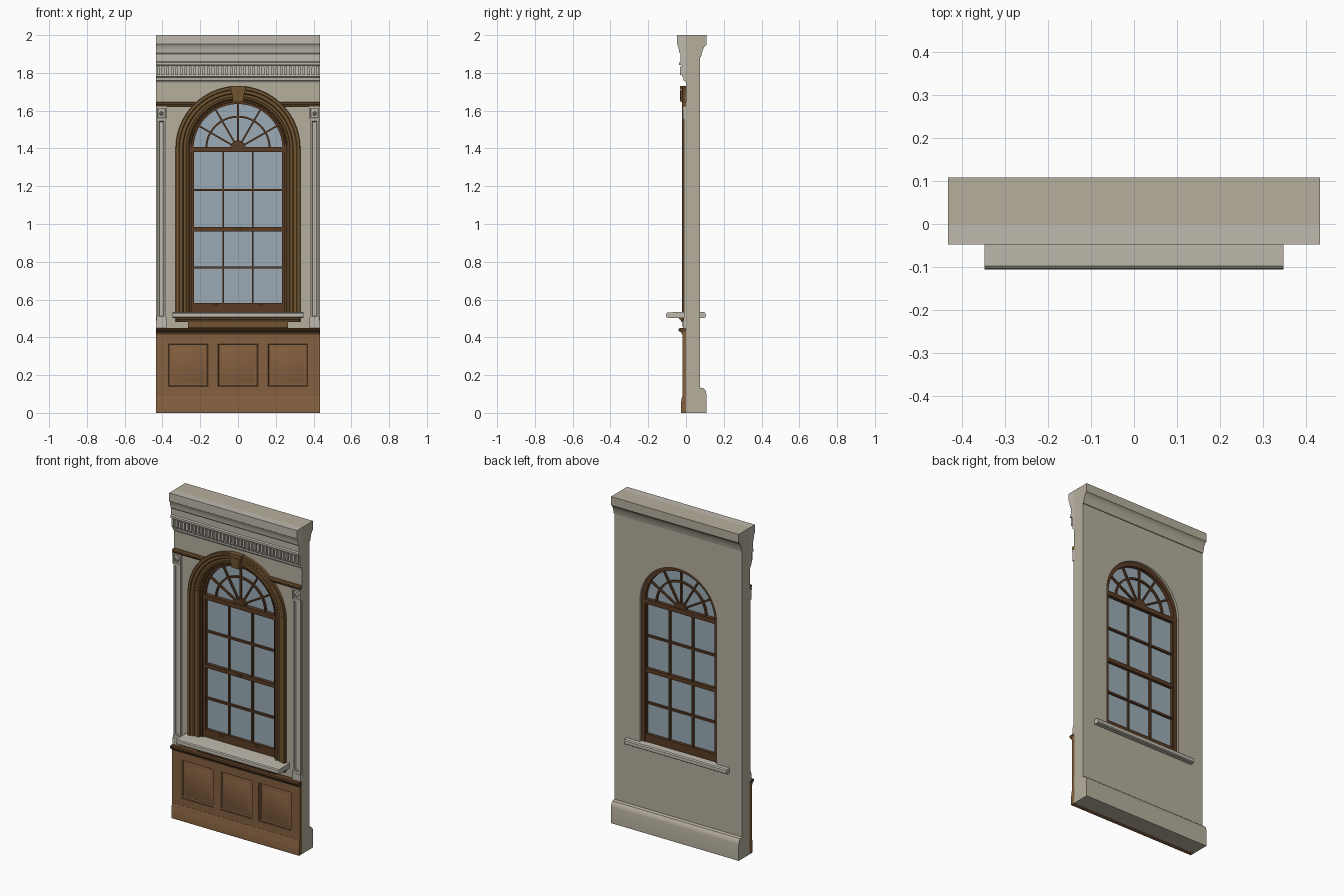
import bpy, bmesh
from math import sin, cos, pi, radians
from mathutils import Matrix, Vector

if "Cube" in bpy.data.objects:
    bpy.data.objects.remove(bpy.data.objects["Cube"])

W, ZC = 0.433, 1.40          # half width, arch centre height


def material(name, rgb):
    m = bpy.data.materials.new(name)
    m.diffuse_color = (*rgb, 1)
    m.use_nodes = True
    m.node_tree.nodes["Principled BSDF"].inputs["Base Color"].default_value = m.diffuse_color
    return m


PLASTER = material("plaster", (0.47, 0.43, 0.34))
TRIM = material("pale_trim", (0.52, 0.49, 0.42))
OAK = material("oak", (0.23, 0.115, 0.05))
CASING = material("casing_wood", (0.17, 0.09, 0.03))
DARK = material("dark_wood", (0.10, 0.045, 0.018))
GLASS = material("glass", (0.33, 0.41, 0.47))


def finish(name, bm, mat):
    bmesh.ops.recalc_face_normals(bm, faces=bm.faces)
    me = bpy.data.meshes.new(name)
    bm.to_mesh(me)
    bm.free()
    ob = bpy.data.objects.new(name, me)
    bpy.context.collection.objects.link(ob)
    me.materials.append(mat)
    return ob


def skin(name, rings, mat):
    """Join equal closed rings of points into a capped solid."""
    bm = bmesh.new()
    rs = [[bm.verts.new(p) for p in r] for r in rings]
    n = len(rs[0])
    for a, b in zip(rs, rs[1:]):
        for i in range(n):
            j = (i + 1) % n
            bm.faces.new((a[i], a[j], b[j], b[i]))
    bm.faces.new(rs[0][::-1])
    bm.faces.new(rs[-1])
    return finish(name, bm, mat)


def run(name, prof, mat, x0=-W, x1=W):
    """Horizontal moulding from a (y, z) profile."""
    return skin(name, [[(x, y, z) for y, z in prof] for x in (x0, x1)], mat)


def arch_path(r, z0, n=48):
    arc = [(r * cos(pi * i / n), ZC + r * sin(pi * i / n)) for i in range(n + 1)]
    return arc if z0 is None else [(r, z0)] + arc + [(-r, z0)]


def arch_sweep(name, prof, z0, mat):
    """Moulding from an (r, y) profile around the arch; z0=None for the arc only."""
    paths = [arch_path(r, z0) for r, _ in prof]
    rings = [[(p[k][0], y, p[k][1]) for p, (_, y) in zip(paths, prof)]
             for k in range(len(paths[0]))]
    return skin(name, rings, mat)


def rect(x0, x1, z0, z1):
    return [(x0, z0), (x1, z0), (x1, z1), (x0, z1)]


def plate(name, loops, y0, y1, mat):
    """Flat plate with optional holes, from (x, z) outlines."""
    cu = bpy.data.curves.new(name, 'CURVE')
    cu.dimensions, cu.fill_mode, cu.extrude = '2D', 'BOTH', (y1 - y0) / 2
    for pts in loops:
        s = cu.splines.new('POLY')
        s.points.add(len(pts) - 1)
        for q, (x, z) in zip(s.points, pts):
            q.co = (x, z, 0, 1)
        s.use_cyclic_u = True
    tmp = bpy.data.objects.new(name + "_outline", cu)
    me = bpy.data.meshes.new_from_object(tmp)
    bpy.data.objects.remove(tmp)
    me.transform(Matrix.Translation((0, (y0 + y1) / 2, 0)) @ Matrix.Rotation(pi / 2, 4, 'X'))
    bm = bmesh.new()
    bm.from_mesh(me)
    bmesh.ops.remove_doubles(bm, verts=bm.verts, dist=1e-5)
    return finish(name, bm, mat)


def boxes(name, items, mat):
    bm = bmesh.new()
    for x0, x1, y0, y1, z0, z1 in items:
        m = Matrix.Translation(((x0 + x1) / 2, (y0 + y1) / 2, (z0 + z1) / 2))
        bmesh.ops.create_cube(bm, size=1, matrix=m @ Matrix.Diagonal((x1 - x0, y1 - y0, z1 - z0, 1)))
    return finish(name, bm, mat)


def panel(name, x0, x1, z0, z1, steps, mat):
    """Stepped panel: nested rectangles given as (inset, y)."""
    return skin(name, [[(x, y, z) for x, z in rect(x0 + d, x1 - d, z0 + d, z1 - d)]
                       for d, y in steps], mat)


# wall with arched opening
plate("wall", [rect(-W, W, 0, 2), arch_path(0.26, 0.52)], 0, 0.075, PLASTER)

# front cornice with dentils
run("front_cornice", [(0.01, 1.73), (-0.004, 1.755), (-0.012, 1.76), (-0.014, 1.775), (-0.02, 1.78),
                      (-0.02, 1.84), (-0.036, 1.842), (-0.036, 1.855), (-0.028, 1.86), (-0.029, 1.9),
                      (-0.036, 1.908), (-0.038, 1.925), (-0.043, 1.945), (-0.048, 1.952),
                      (-0.048, 2), (0.01, 2)], TRIM)
N = 36
boxes("dentils", [(x - 0.007, x + 0.007, -0.032, -0.015, 1.79, 1.835)
                  for x in (-W + 2 * W * (i + 0.5) / N for i in range(N))], TRIM)

# back cornice and back base
run("back_cornice", [(0.07, 1.885), (0.08, 1.885), (0.083, 1.9), (0.09, 1.925), (0.1, 1.942),
                     (0.108, 1.947), (0.108, 2), (0.07, 2)], PLASTER)
run("back_base", [(0.07, 0), (0.108, 0), (0.108, 0.1), (0.104, 0.118), (0.094, 0.13),
                  (0.07, 0.135)], PLASTER)

# wainscot: framing, raised panels, base and chair rail
openings = [(c - 0.111, c + 0.111, 0.135, 0.372) for c in (-0.264, 0, 0.264)]
plate("wainscot_frame", [rect(-W, W, 0, 0.43)] + [rect(*o) for o in openings], -0.018, 0.002, OAK)
for i, o in enumerate(openings):
    panel(f"wainscot_panel_{i}", *o, [(0, 0.002), (0, -0.014), (0.006, -0.014), (0.01, -0.006),
                                      (0.016, -0.006), (0.032, -0.014)], OAK)
run("wainscot_base", [(0.002, 0), (-0.027, 0), (-0.027, 0.055), (-0.024, 0.062), (-0.024, 0.075),
                      (-0.019, 0.09), (0.002, 0.09)], OAK)
run("chair_rail", [(0.002, 0.415), (-0.022, 0.415), (-0.026, 0.427), (-0.036, 0.431), (-0.041, 0.437),
                   (-0.041, 0.442), (-0.036, 0.448), (0.002, 0.45)], DARK)

# pilasters, capital blocks with rosettes, plinths, picture rails
for side, s in (("left", -1), ("right", 1)):
    xa, xb = sorted((s * 0.378, s * W))
    panel(side + "_pilaster", xa + 0.003, xb - 0.003, 0.5, 1.555,
          [(0, 0.002), (0, -0.011), (0.011, -0.011), (0.014, -0.005)], TRIM)
    panel(side + "_capital", xa, xb, 1.555, 1.62,
          [(0, 0.002), (0, -0.015), (0.006, -0.015), (0.009, -0.01)], TRIM)
    boxes(side + "_plinth", [(xa, xb, -0.015, 0.002, 0.448, 0.49),
                             (xa + 0.001, xb - 0.001, -0.013, 0.002, 0.49, 0.505),
                             (xa - 0.003 * (s > 0), xb + 0.003 * (s < 0), -0.018, 0.002, 1.612, 1.622)], TRIM)
    cx = (xa + xb) / 2
    skin(side + "_rosette", [[(cx + r * cos(2 * pi * k / 16), y, 1.585 + r * sin(2 * pi * k / 16))
                              for k in range(16)]
                             for r, y in ((0.015, 0), (0.015, -0.014), (0.010, -0.017),
                                          (0.007, -0.014), (0.004, -0.018))], TRIM)
    ra, rb = sorted((s * 0.225, s * W))
    run(side + "_picture_rail", [(0.002, 1.62), (-0.012, 1.62), (-0.015, 1.627), (-0.02, 1.632),
                                 (-0.02, 1.64), (-0.014, 1.646), (0.002, 1.646)], CASING, ra, rb)

# arched casing, stepped jamb and bead course
arch_sweep("arched_casing", [(0.258, 0.03), (0.258, -0.006), (0.264, -0.012), (0.272, -0.013),
                             (0.276, -0.008), (0.288, -0.008), (0.293, -0.016), (0.309, -0.017),
                             (0.313, -0.021), (0.327, -0.021), (0.33, -0.017), (0.33, 0.002)], 0.48, CASING)
arch_sweep("window_jamb", [(0.235, 0.06), (0.235, 0.014), (0.246, 0.014), (0.246, 0.004),
                           (0.261, 0.004), (0.261, 0.06)], 0.53, DARK)
bm = bmesh.new()
for i in range(41):
    a = radians(8 + 164 * i / 40)
    bmesh.ops.create_icosphere(bm, subdivisions=1, radius=0.0065,
                               matrix=Matrix.Translation((0.252 * cos(a), 0.002, ZC + 0.252 * sin(a))))
finish("arch_beads", bm, CASING)

# keystone
plate("keystone", [[(-0.026, 1.645), (0.026, 1.645), (0.038, 1.716), (-0.038, 1.716)]], -0.028, 0.002, CASING)
plate("keystone_face", [[(-0.017, 1.655), (0.017, 1.655), (0.027, 1.708), (-0.027, 1.708)]],
      -0.031, -0.02, CASING)
boxes("keystone_cap", [(-0.043, 0.043, -0.031, 0.002, 1.715, 1.731)], CASING)

# sill running through the wall, bed mould and apron
run("window_sill", [(-0.098, 0.503), (-0.104, 0.508), (-0.106, 0.517), (-0.104, 0.527), (-0.098, 0.532),
                    (0, 0.535), (0.098, 0.533), (0.104, 0.527), (0.105, 0.517), (0.104, 0.508),
                    (0.098, 0.503)], TRIM, -0.348, 0.348)
run("sill_bed_mould", [(0.002, 0.48), (-0.024, 0.48), (-0.028, 0.49), (-0.036, 0.497), (-0.036, 0.505),
                       (0.002, 0.505)], CASING, -0.328, 0.328)
run("sill_apron", [(0.002, 0.449), (-0.014, 0.449), (-0.018, 0.456), (-0.018, 0.48),
                   (0.002, 0.482)], CASING, -0.265, 0.265)

# glazing
plate("glass", [arch_path(0.24, 0.54)], 0.034, 0.038, GLASS)

# sashes: rails, stiles and glazing bars
boxes("sash_rails", [(-0.24, 0.24, 0.016, 0.056, 0.53, 0.582), (-0.24, 0.24, 0.014, 0.056, 0.96, 0.984),
                     (-0.246, 0.246, 0.008, 0.06, 1.38, 1.408)]
      + [(s * 0.238 - 0.006, s * 0.238 + 0.006, 0.018, 0.054, 0.54, 1.4) for s in (-1, 1)], DARK)
boxes("glazing_bars", [(x - 0.005, x + 0.005, 0.022, 0.05, 0.57, 1.39) for x in (-0.078, 0.078)]
      + [(-0.235, 0.235, 0.022, 0.05, z - 0.006, z + 0.006) for z in (0.77, 1.18)], DARK)
boxes("sash_lock", [(-0.014, 0.014, 0.006, 0.02, 0.968, 0.978)], CASING)
boxes("sash_lifts", [(x - 0.015, x + 0.015, 0.008, 0.02, 0.568, 0.576) for x in (-0.12, 0.12)], CASING)

# fanlight: hub, ring and radiating bars
plate("fan_hub", [arch_path(0.042, None, 20)], 0.012, 0.056, DARK)
arch_sweep("fan_ring", [(0.163, 0.022), (0.173, 0.022), (0.173, 0.05), (0.163, 0.05)], None, DARK)
bm = bmesh.new()
for k in range(1, 6):
    m = Matrix.Translation((0, 0.036, ZC)) @ Matrix.Rotation(-k * pi / 6, 4, 'Y')
    bmesh.ops.create_cube(bm, size=1, matrix=m @ Matrix.Translation((0.137, 0, 0))
                          @ Matrix.Diagonal((0.204, 0.028, 0.009, 1)))
finish("fan_bars", bm, DARK)

# smooth curves, crisp edges
for ob in bpy.context.scene.objects:
    ob.select_set(True)
    bpy.context.view_layer.objects.active = ob
bpy.ops.object.shade_smooth_by_angle(angle=radians(28))
